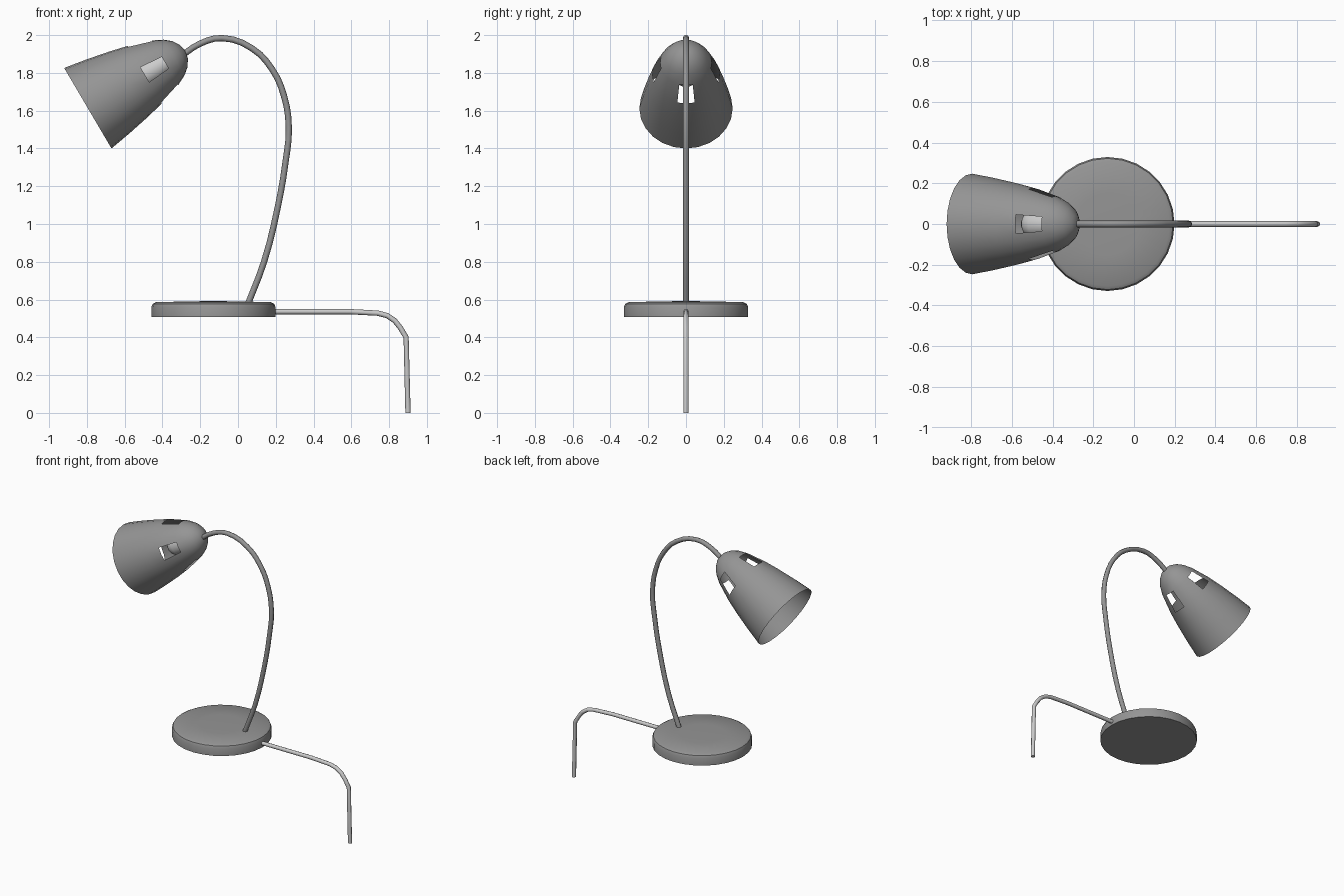
import bpy, bmesh, math
from mathutils import Matrix, Vector

if "Cube" in bpy.data.objects:
    bpy.data.objects.remove(bpy.data.objects["Cube"])

dark = bpy.data.materials.new("dark_grey_paint")
dark.diffuse_color = (0.3, 0.3, 0.3, 1)
dark.use_nodes = True
dark.node_tree.nodes["Principled BSDF"].inputs["Base Color"].default_value = dark.diffuse_color


def lathe(name, profile, sides, matrix, skip=None, material=None, angle=35):
    """Revolve (height, radius) points round local z; radius 0 makes a pole."""
    bm = bmesh.new()
    rings = []
    for h, r in profile:
        if r == 0:
            rings.append([bm.verts.new((0, 0, h))] * sides)
        else:
            rings.append([bm.verts.new((r * math.cos(2 * math.pi * i / sides),
                                        r * math.sin(2 * math.pi * i / sides), h))
                          for i in range(sides)])
    for k, (a, b) in enumerate(zip(rings, rings[1:])):
        for i in range(sides):
            if skip and skip(k, i):
                continue
            j = (i + 1) % sides
            bm.faces.new(list(dict.fromkeys((a[i], a[j], b[j], b[i]))))
    bmesh.ops.recalc_face_normals(bm, faces=bm.faces)
    mesh = bpy.data.meshes.new(name)
    bm.to_mesh(mesh)
    bm.free()
    if material:
        mesh.materials.append(material)
    obj = bpy.data.objects.new(name, mesh)
    bpy.context.collection.objects.link(obj)
    obj.matrix_world = matrix
    bpy.ops.object.select_all(action='DESELECT')
    obj.select_set(True)
    bpy.context.view_layer.objects.active = obj
    bpy.ops.object.shade_smooth_by_angle(angle=math.radians(angle))
    return obj


def tube(name, points, radius, handle, resolution, material=None):
    """Round tube along (x, z) points in the y = 0 plane."""
    curve = bpy.data.curves.new(name, 'CURVE')
    curve.dimensions = '3D'
    curve.bevel_depth = radius
    curve.bevel_resolution = 2
    curve.resolution_u = resolution
    curve.use_fill_caps = True
    if material:
        curve.materials.append(material)
    spline = curve.splines.new('BEZIER')
    spline.bezier_points.add(len(points) - 1)
    for p, (x, z) in zip(spline.bezier_points, points):
        p.co = (x, 0, z)
        p.handle_left_type = p.handle_right_type = handle
    obj = bpy.data.objects.new(name, curve)
    bpy.context.collection.objects.link(obj)
    return obj


# Weighted round base with a softened top edge
lathe("base", [(0.508, 0), (0.508, 0.329), (0.56, 0.329), (0.577, 0.322),
               (0.586, 0.305), (0.59, 0.15), (0.592, 0)], 28,
      Matrix.Translation((-0.13, 0, 0)), material=dark)

# Curved neck
tube("neck", [(0.05, 0.57), (0.138, 0.80), (0.21, 1.087), (0.252, 1.33), (0.269, 1.51),
              (0.243, 1.68), (0.18, 1.82), (0.074, 1.93), (-0.085, 1.984),
              (-0.2, 1.955), (-0.30, 1.89)], 0.0165, 'AUTO', 3, dark)

# Power cord hanging over the table edge
tube("cord", [(0.15, 0.536), (0.59, 0.536), (0.74, 0.528), (0.79, 0.515), (0.83, 0.488),
              (0.86, 0.45), (0.89, 0.40), (0.9, 0.0)], 0.014, 'VECTOR', 1)

# Tilted frame shared by shade and bulb: local z runs from the rim to the tip
axis = Vector((0.862, 0, 0.507)).normalized()
up = Vector((-axis.z, 0, axis.x))
head = Matrix((up, axis.cross(up), axis)).transposed().to_4x4()
head.translation = (-0.795, 0, 1.613)

# Shade with four vent windows, each two sides wide
lathe("shade", [(0, 0.247), (0.12, 0.227), (0.25, 0.201), (0.35, 0.177), (0.475, 0.137),
                (0.53, 0.109), (0.565, 0.08), (0.59, 0.042), (0.6, 0)], 24, head,
      skip=lambda k, i: k == 3 and i % 6 in (0, 5), material=dark)

# Bulb and its socket
bulb = [(0.36 - 0.07 * math.cos(a * math.pi / 12), 0.07 * math.sin(a * math.pi / 12))
        for a in range(1, 7)]
lathe("bulb", [(0.29, 0)] + bulb + [(0.42, 0.065), (0.48, 0.055), (0.57, 0.05), (0.57, 0)],
      20, head)
